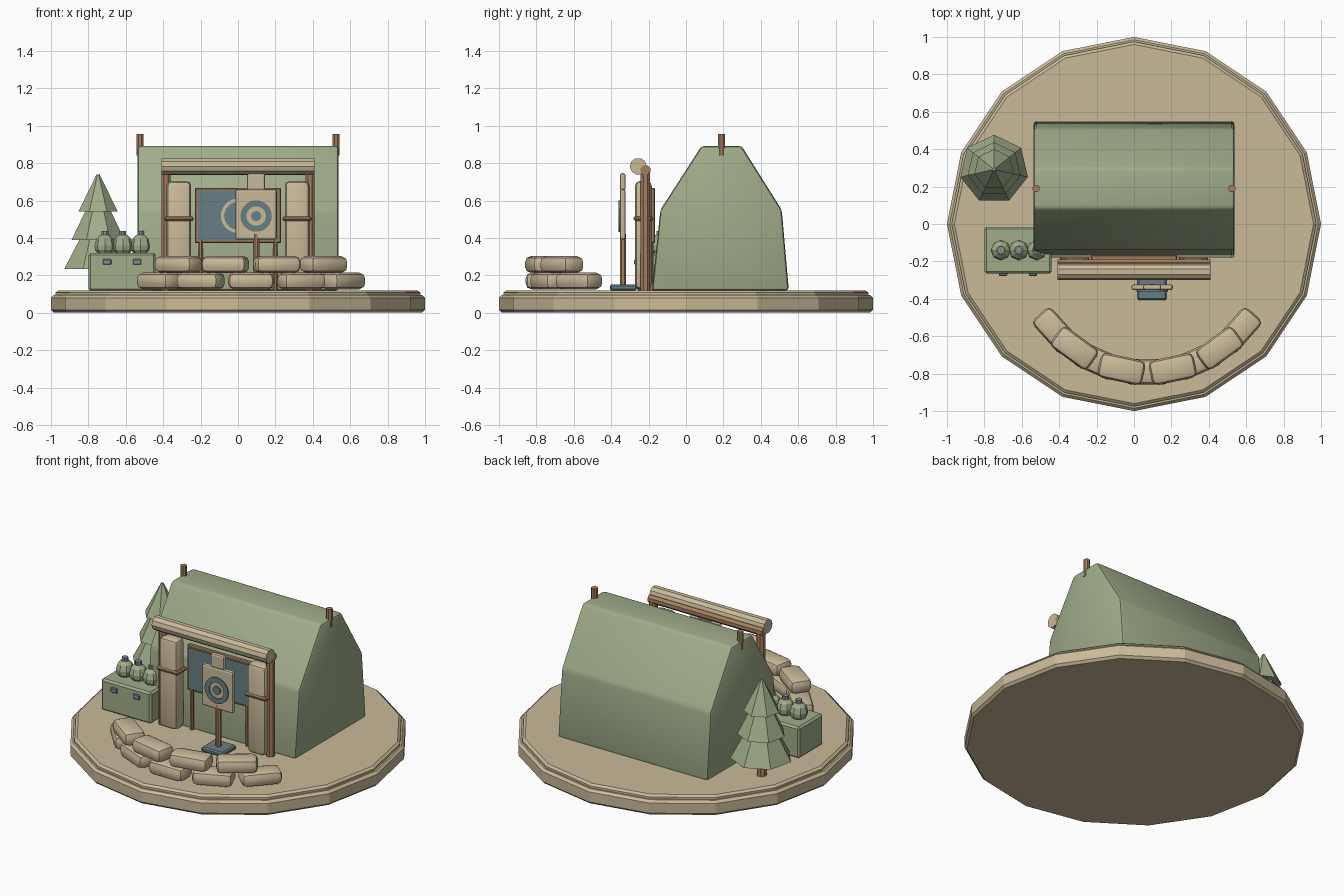
import bpy, bmesh, math
from mathutils import Matrix, Vector

cube = bpy.data.objects.get("Cube")
if cube:
    bpy.data.objects.remove(cube, do_unlink=True)


def material(name, rgb):
    lin = [((c / 255 + 0.055) / 1.055) ** 2.4 for c in rgb] + [1]
    m = bpy.data.materials.new(name)
    m.use_nodes = True
    m.diffuse_color = lin
    bsdf = next(n for n in m.node_tree.nodes if n.type == 'BSDF_PRINCIPLED')
    bsdf.inputs["Base Color"].default_value = lin
    return m


SAND = material("sand", (201, 186, 153))
GREEN = material("canvas green", (160, 173, 138))
WOOD = material("wood brown", (166, 127, 93))
SLATE = material("slate blue", (104, 127, 133))
STEEL = material("steel grey", (135, 140, 145))


def finish(bm, name, mat, smooth=False):
    bmesh.ops.recalc_face_normals(bm, faces=bm.faces)
    me = bpy.data.meshes.new(name)
    bm.to_mesh(me)
    bm.free()
    me.materials.append(mat)
    ob = bpy.data.objects.new(name, me)
    bpy.context.collection.objects.link(ob)
    if smooth:
        bpy.ops.object.select_all(action='DESELECT')
        ob.select_set(True)
        bpy.context.view_layer.objects.active = ob
        bpy.ops.object.shade_smooth_by_angle(angle=math.radians(35))
    return ob


def bevel(bm, width, segments):
    if width:
        bmesh.ops.bevel(bm, geom=bm.edges[:], offset=width, segments=segments,
                        profile=0.5, affect='EDGES', clamp_overlap=True)


def box(name, mat, centre, size, bev=0.0, segments=1, turn=0.0, smooth=False):
    bm = bmesh.new()
    bmesh.ops.create_cube(bm, size=1)
    bmesh.ops.scale(bm, vec=size, verts=bm.verts)
    bevel(bm, bev, segments)
    bm.transform(Matrix.Translation(centre) @ Matrix.Rotation(turn, 4, 'Z'))
    return finish(bm, name, mat, smooth)


def rod(name, mat, start, end, radius, sides=8, smooth=True):
    a, b = Vector(start), Vector(end)
    bm = bmesh.new()
    bmesh.ops.create_cone(bm, cap_ends=True, segments=sides, radius1=radius,
                          radius2=radius, depth=(b - a).length)
    spin = Matrix.Rotation(math.pi / sides, 4, 'Z')
    aim = (b - a).to_track_quat('Z', 'Y').to_matrix().to_4x4()
    bm.transform(Matrix.Translation((a + b) / 2) @ aim @ spin)
    return finish(bm, name, mat, smooth)


def lathe(name, mat, centre, profile, sides, start=math.pi / 2, smooth=False):
    """Rings of (radius, z) joined into a capped solid."""
    bm = bmesh.new()
    rings = []
    for r, z in profile:
        angles = [start + math.tau * i / sides for i in range(sides)]
        rings.append([bm.verts.new((r * math.cos(a), r * math.sin(a), z)) for a in angles])
    for low, high in zip(rings, rings[1:]):
        for i in range(sides):
            j = (i + 1) % sides
            bm.faces.new((low[i], low[j], high[j], high[i]))
    bm.faces.new(rings[0])
    bm.faces.new(rings[-1])
    bm.transform(Matrix.Translation(centre))
    return finish(bm, name, mat, smooth)


def ring(name, mat, centre, inner, outer, thick, sides=24):
    """Flat washer facing the front."""
    bm = bmesh.new()
    circles = []
    for r, y in ((inner, 0), (outer, 0), (outer, -thick), (inner, -thick)):
        circles.append([bm.verts.new((r * math.cos(math.tau * i / sides), y,
                                      r * math.sin(math.tau * i / sides))) for i in range(sides)])
    for k in range(4):
        p, q = circles[k], circles[(k + 1) % 4]
        for i in range(sides):
            j = (i + 1) % sides
            bm.faces.new((p[i], p[j], q[j], q[i]))
    bm.transform(Matrix.Translation(centre))
    return finish(bm, name, mat)


# Ground disc with a slightly smaller top layer
lathe("ground_base", SAND, (0, 0, 0),
      [(0.985, 0), (1, 0.015), (1, 0.08), (0.985, 0.095)], 16)
lathe("ground_top", SAND, (0, 0, 0),
      [(0.975, 0.09), (0.975, 0.108), (0.96, 0.12)], 16)

# Tent: extruded profile with softened edges
bm = bmesh.new()
profile = [(-0.182, 0.118), (-0.137, 0.55), (0.083, 0.892),
           (0.297, 0.892), (0.512, 0.55), (0.55, 0.118)]
face = bm.faces.new([bm.verts.new((-0.538, y, z)) for y, z in profile])
out = bmesh.ops.extrude_face_region(bm, geom=[face])
bmesh.ops.translate(bm, vec=(1.076, 0, 0),
                    verts=[v for v in out["geom"] if isinstance(v, bmesh.types.BMVert)])
bmesh.ops.recalc_face_normals(bm, faces=bm.faces)
bevel(bm, 0.018, 2)
finish(bm, "tent", GREEN, True)

# Entrance frame, ridge poles and tied flaps, one per side
for side, label in ((-1, "right"), (1, "left")):
    rod(f"ridge_pole_{label}", WOOD, (side * 0.523, 0.19, 0.84), (side * 0.523, 0.19, 0.955), 0.02)
    x = side * 0.385
    rod(f"entrance_post_{label}", WOOD, (x, -0.217, 0.115), (x, -0.217, 0.765), 0.027)
    x = side * 0.316
    box(f"tent_flap_{label}", SAND, (x, -0.228, 0.415), (0.132, 0.09, 0.58),
        0.028, 2, smooth=True)
    box(f"flap_strap_{label}", WOOD, (x, -0.228, 0.503), (0.158, 0.105, 0.024),
        0.008, 1)
    rod(f"board_leg_{label}", WOOD, (side * 0.2, -0.185, 0.115), (side * 0.2, -0.185, 0.4), 0.013)
rod("entrance_beam", WOOD, (-0.41, -0.217, 0.762), (0.41, -0.217, 0.762), 0.028)
rod("rolled_awning", SAND, (-0.41, -0.255, 0.783), (0.41, -0.255, 0.783), 0.045, 10)

# Notice board with a pale ring
box("board_frame", WOOD, (0, -0.18, 0.52), (0.462, 0.03, 0.295), 0.006)
box("board_panel", SLATE, (0, -0.196, 0.52), (0.43, 0.012, 0.265))
ring("board_ring", SAND, (0, -0.202, 0.518), 0.074, 0.092, 0.005)

# Practice target on a stand
tx, tz = 0.097, 0.517
box("target_foot", SLATE, (tx, -0.335, 0.135), (0.155, 0.145, 0.03), 0.008)
rod("target_post", WOOD, (tx, -0.337, 0.14), (tx, -0.337, 0.42), 0.018)
box("target_body", SAND, (tx, -0.338, 0.526), (0.222, 0.03, 0.27), 0.012, 2)
box("target_head", SAND, (tx, -0.338, 0.70), (0.097, 0.03, 0.092), 0.012, 2)
ring("target_outer_ring", SLATE, (tx, -0.353, tz), 0.052, 0.084, 0.008)
rod("target_centre", SLATE, (tx, -0.352, tz), (tx, -0.361, tz), 0.027, 16)

# Curved sandbag wall in two staggered courses
courses = (("lower", 0.17, (-48, -24, 0, 24, 48)), ("upper", 0.258, (-36, -12, 12, 36)))
for course, z, angles in courses:
    for n, deg in enumerate(angles, 1):
        a = math.radians(deg)
        centre = (0.07 + 0.66 * math.sin(a), -0.13 - 0.66 * math.cos(a), z)
        box(f"sandbag_{course}_{n}", SAND, centre, (0.245, 0.135, 0.09),
            0.032, 2, turn=a, smooth=True)

# Supply crate with latches and flasks
box("crate", GREEN, (-0.62, -0.14, 0.218), (0.36, 0.25, 0.204), 0.012, 1)
for n, x in enumerate((-0.70, -0.54), 1):
    box(f"crate_latch_{n}", STEEL, (x, -0.268, 0.272), (0.045, 0.018, 0.03), 0.004)
for n, x in enumerate((-0.712, -0.616, -0.52), 1):
    lathe(f"flask_{n}", GREEN, (x, -0.14, 0.315),
          [(0.036, 0), (0.052, 0.02), (0.055, 0.045), (0.045, 0.08), (0.024, 0.1)], 8)
    rod(f"flask_cap_{n}", STEEL, (x, -0.14, 0.4), (x, -0.14, 0.436), 0.02)

# Conifer made of three seven-sided tiers
tree = (-0.748, 0.292, 0)
rod("tree_trunk", WOOD, (tree[0], tree[1], 0.115), (tree[0], tree[1], 0.27), 0.03)
tiers = ((0.185, 0.235, 0.57), (0.145, 0.39, 0.67), (0.108, 0.54, 0.74))
for n, (radius, low, high) in enumerate(tiers, 1):
    lathe(f"tree_tier_{n}", GREEN, tree, [(radius, low), (0.008, high)], 7)
